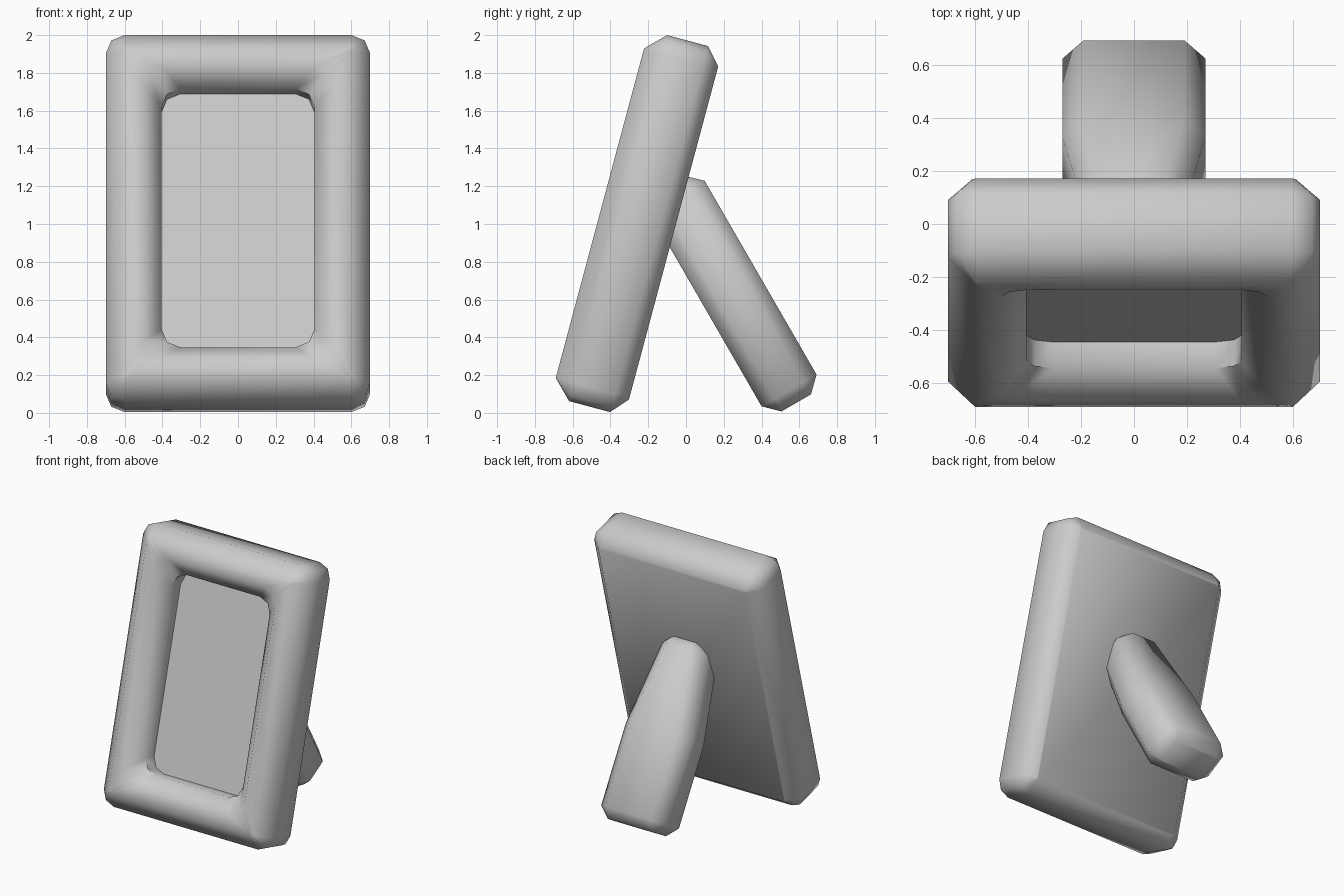
import bpy, bmesh, math

cube = bpy.data.objects.get("Cube")
if cube:
    bpy.data.objects.remove(cube, do_unlink=True)

grey = bpy.data.materials.new("plain_grey")
grey.use_nodes = True
colour = (0.6, 0.6, 0.6, 1)
grey.diffuse_color = colour
grey.node_tree.nodes["Principled BSDF"].inputs["Base Color"].default_value = colour


def rounded_rect(half_w, half_h, radius, segments):
    """Rectangle outline whose corners have the given number of segments."""
    points = []
    for quarter, (sx, sy) in enumerate([(1, 1), (-1, 1), (-1, -1), (1, -1)]):
        for i in range(segments + 1):
            a = math.radians(90) * (quarter + i / segments)
            points.append((sx * (half_w - radius) + radius * math.cos(a),
                           sy * (half_h - radius) + radius * math.sin(a)))
    return points


def skin(name, loops, tilt, smooth_angle):
    """Bridge matching loops, cap both ends, then tilt about the x axis."""
    bm = bmesh.new()
    rings = [[bm.verts.new(p) for p in loop] for loop in loops]
    n = len(rings[0])
    for a, b in zip(rings, rings[1:]):
        for i in range(n):
            j = (i + 1) % n
            bm.faces.new((a[i], a[j], b[j], b[i]))
    bm.faces.new(rings[0])
    bm.faces.new(rings[-1])
    bmesh.ops.recalc_face_normals(bm, faces=bm.faces)
    mesh = bpy.data.meshes.new(name)
    bm.to_mesh(mesh)
    bm.free()
    mesh.materials.append(grey)
    obj = bpy.data.objects.new(name, mesh)
    bpy.context.collection.objects.link(obj)
    obj.rotation_euler.x = math.radians(tilt)
    bpy.ops.object.select_all(action='DESELECT')
    obj.select_set(True)
    bpy.context.view_layer.objects.active = obj
    bpy.ops.object.shade_smooth_by_angle(angle=math.radians(smooth_angle))
    return obj


# Picture frame: back, outer wall, front rim, opening wall, inset panel
# Each row: inset from the outer edge, corner radius, depth
frame_rows = [(0.09, 0.012, -0.31), (0, 0.1, -0.39), (0, 0.1, -0.614),
              (0.1, 0.012, -0.714), (0.2, 0.1, -0.714),
              (0.295, 0.1, -0.614), (0.295, 0.1, -0.512)]
mid_height = 0.903
skin("picture_frame",
     [[(x, depth, z + mid_height)
       for x, z in rounded_rect(0.7 - inset, 1.003 - inset, radius, 2)]
      for inset, radius, depth in frame_rows], -15, 47)

# Support leg: chamfered bar that narrows towards the top
# Each row: half width, half thickness, chamfer, position along the leg
leg_rows = [(0.19, 0.09, 0.006, -0.246), (0.27, 0.168, 0.08, -0.17),
            (0.27, 0.168, 0.08, 0.42), (0.175, 0.168, 0.08, 1.015),
            (0.095, 0.09, 0.006, 1.09)]
mid_depth = 0.532
skin("support_leg",
     [[(x, y + mid_depth, along)
       for x, y in rounded_rect(half_w, half_t, chamfer, 1)]
      for half_w, half_t, chamfer, along in leg_rows], 30, 47)
